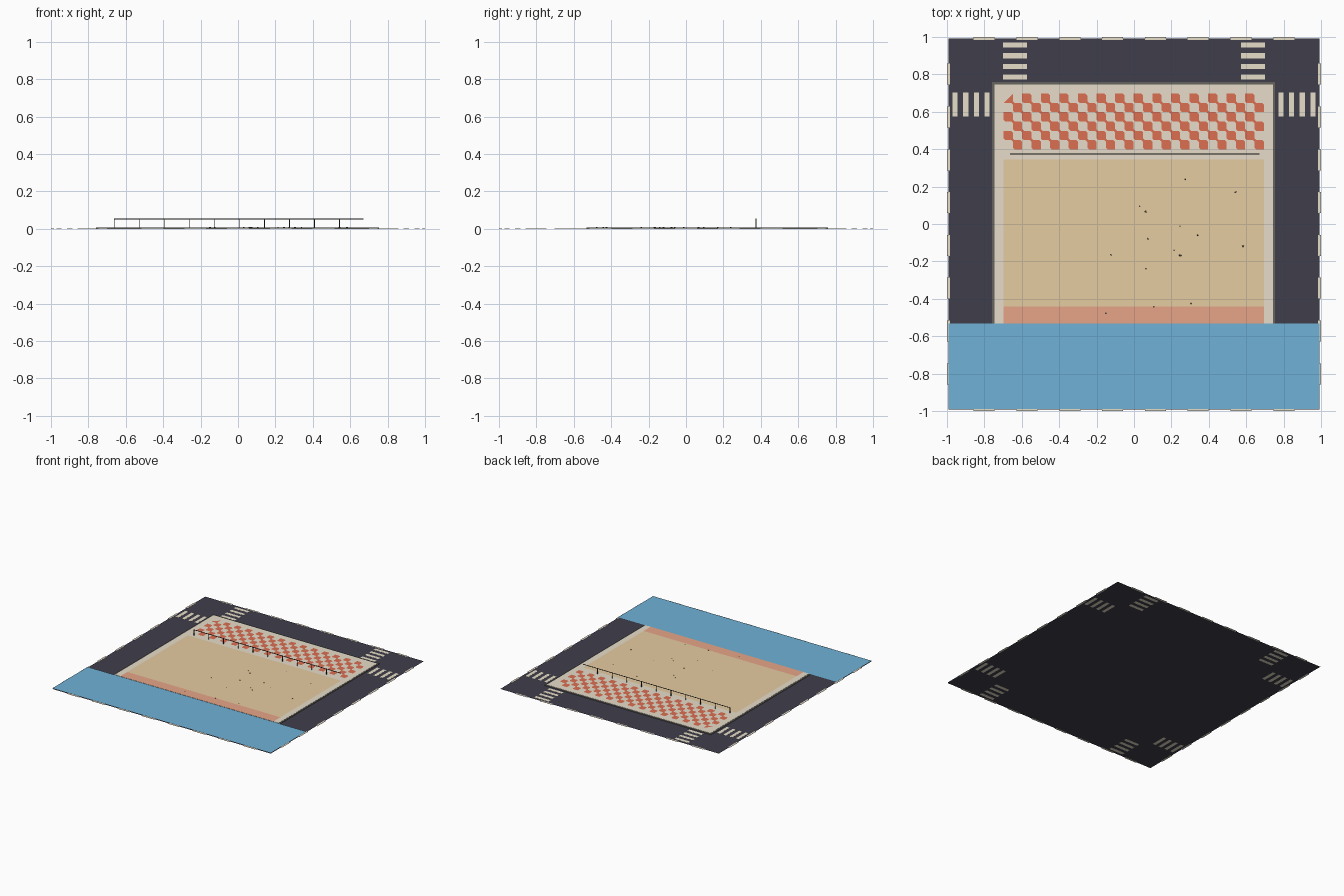
import bpy, bmesh, random

if "Cube" in bpy.data.objects:
    bpy.data.objects.remove(bpy.data.objects["Cube"])
random.seed(3)


def material(name, hexcol):
    def lin(c):
        c /= 255
        return c / 12.92 if c <= 0.04045 else ((c + 0.055) / 1.055) ** 2.4
    m = bpy.data.materials.new(name)
    m.diffuse_color = [lin(int(hexcol[i:i + 2], 16)) for i in (0, 2, 4)] + [1]
    m.use_nodes = True
    m.node_tree.nodes["Principled BSDF"].inputs["Base Color"].default_value = m.diffuse_color
    return m


ROAD = material("asphalt", "403E4B")
LINE = material("road_paint", "EFE6CF")
WALK = material("pale_paving", "E9DECB")
CURB = material("curb_grey", "66645C")
SAND = material("sand", "E5CCA1")
WET = material("wet_sand", "E7A587")
RED = material("red_tile", "DC6E52")
WATER = material("water", "70B2D6")
DARK = material("dark_metal", "3A3A37")
STONE = material("pebble_brown", "54493B")


def finish(name, bm, mat):
    me = bpy.data.meshes.new(name)
    bm.to_mesh(me)
    bm.free()
    me.materials.append(mat)
    ob = bpy.data.objects.new(name, me)
    bpy.context.collection.objects.link(ob)
    return ob


def add_box(bm, x0, x1, y0, y1, z0, z1):
    vs = bmesh.ops.create_cube(bm, size=1)["verts"]
    for v in vs:
        v.co.x = x1 if v.co.x > 0 else x0
        v.co.y = y1 if v.co.y > 0 else y0
        v.co.z = z1 if v.co.z > 0 else z0


def box(name, mat, *dims):
    bm = bmesh.new()
    add_box(bm, *dims)
    return finish(name, bm, mat)


def add_poly(bm, pts, z):
    bm.faces.new([bm.verts.new((x, y, z)) for x, y in pts])


def sheet(name, mat, x0, x1, y0, y1, z):
    bm = bmesh.new()
    add_poly(bm, [(x0, y0), (x1, y0), (x1, y1), (x0, y1)], z)
    return finish(name, bm, mat)


E = 0.993          # tile half width
SHORE = -0.533     # where the beach meets the water

# road sheet and sea
sheet("road", ROAD, -E, E, -E, E, 0.0005)
sheet("sea", WATER, -E, E, -0.99, SHORE, 0.006)

# lane dashes along all four tile edges
bm = bmesh.new()
for i in range(8):
    c = (i - 3.5) * 0.2288
    for s in (-1, 1):
        a, b = sorted((s * 0.985, s * 1.0))
        add_box(bm, c - 0.056, c + 0.056, a, b, 0, 0.0012)
        add_box(bm, a, b, c - 0.056, c + 0.056, 0, 0.0012)
finish("lane_dashes", bm, LINE)

# crosswalks at all four corners
bm = bmesh.new()
for sx in (-1, 1):
    for sy in (-1, 1):
        for i in range(4):
            c = 0.786 + i * 0.0568
            across = sorted((sx * 0.572, sx * 0.70)), sorted((sy * (c - 0.0135), sy * (c + 0.0135)))
            along = sorted((sx * (c - 0.0135), sx * (c + 0.0135))), sorted((sy * 0.575, sy * 0.702))
            for u, v in (across, along):
                add_box(bm, *u, *v, 0, 0.0012)
finish("crosswalks", bm, LINE)

# curb and raised paving
box("curb", CURB, -0.758, 0.753, SHORE, 0.76, 0.003, 0.0065)
box("sidewalk", WALK, -0.745, 0.742, SHORE, 0.747, 0.003, 0.008)

# beach
sheet("dry_sand", SAND, -0.697, 0.694, -0.442, 0.345, 0.0088)
sheet("wet_sand", WET, -0.697, 0.694, SHORE, -0.442, 0.0088)

# promenade tiles: squares clipped on one diagonal, bridged along the other
bm = bmesh.new()
w, h, k = 1.391 / 28, 0.0497, 0.009
for row in range(6):
    for col in range(row % 2, 28, 2):
        x0, y1 = -0.697 + col * w, 0.697 - row * h
        x1, y0 = x0 + w, y1 - h
        if row == col == 0:
            pts = [(x0, y0), (x1, y0), (x1, y1)]
        else:
            pts = [(x0 + k, y0), (x1, y0), (x1, y1 - k), (x1 - k, y1),
                   (x0, y1), (x0, y0 + k)]
        add_poly(bm, pts, 0.0088)
        if row < 5 and col < 27:
            add_poly(bm, [(x1, y0), (x1 + k, y0), (x1, y0 + k)], 0.0088)
            add_poly(bm, [(x1, y0), (x1 - k, y0), (x1, y0 - k)], 0.0088)
finish("promenade_tiles", bm, RED)

# railing between promenade and beach
bm = bmesh.new()
for i in range(10):
    x = -0.662 + i * 0.1339
    add_box(bm, x - 0.0018, x + 0.0018, 0.3725, 0.3765, 0.008, 0.052)
add_box(bm, -0.664, 0.672, 0.3725, 0.3765, 0.051, 0.0545)
finish("beach_railing", bm, DARK)

# scattered pebbles
spots = [(0.275, 0.24), (0.543, 0.17), (0.03, 0.095), (0.062, 0.066),
         (0.073, -0.078), (0.246, -0.012), (0.34, -0.06), (0.583, -0.12),
         (-0.124, -0.164), (0.214, -0.14), (0.247, -0.168), (0.064, -0.239),
         (0.305, -0.425), (0.106, -0.442), (-0.15, -0.477)]
bm = bmesh.new()
for x, y in spots:
    r = random.uniform(0.004, 0.007)
    vs = bmesh.ops.create_icosphere(bm, subdivisions=1, radius=r)["verts"]
    for v in vs:
        v.co = (v.co.x + x, v.co.y + y, v.co.z * 0.35 + 0.0088)
finish("pebbles", bm, STONE)
